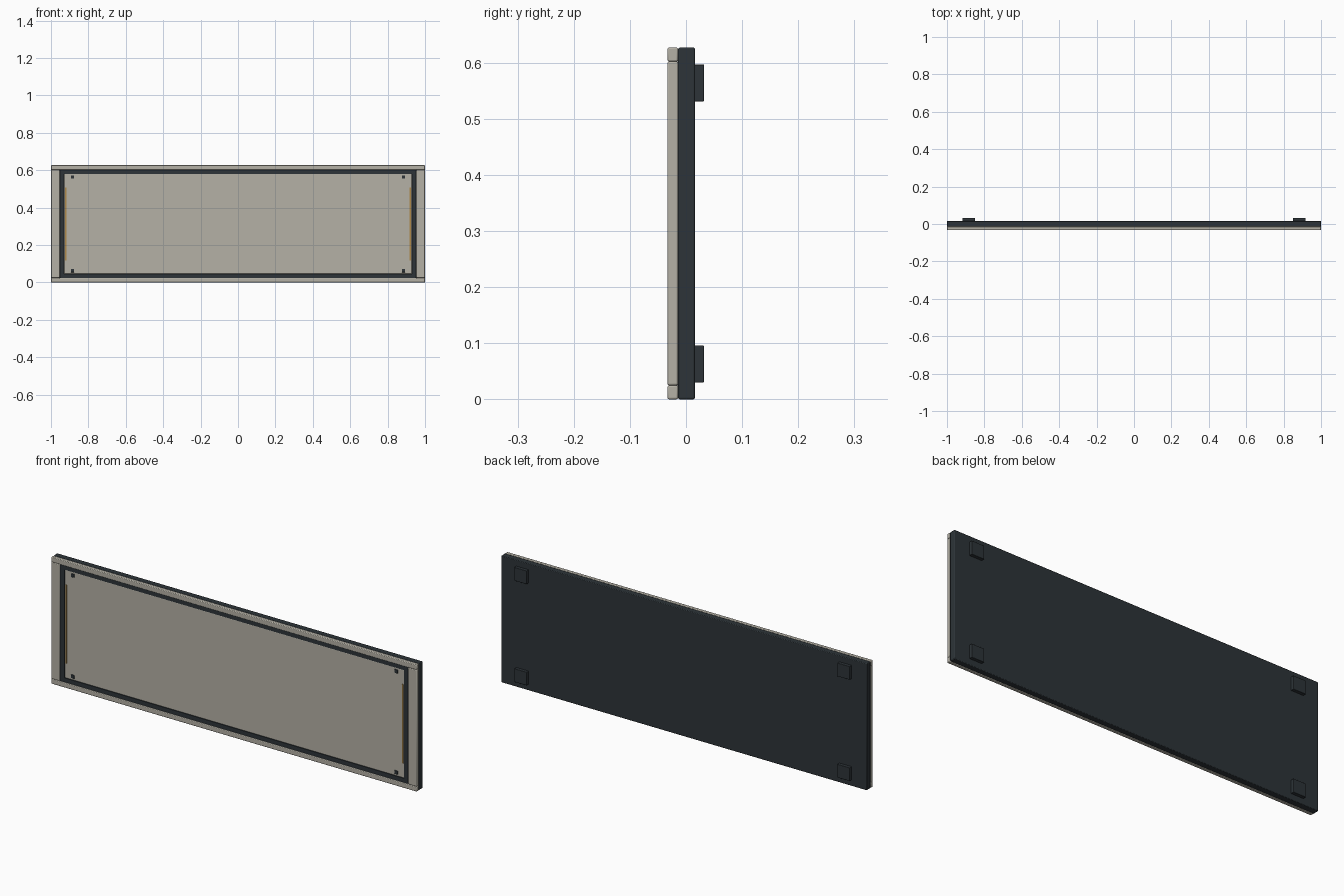
import bpy, bmesh
from mathutils import Vector

if "Cube" in bpy.data.objects:
    bpy.data.objects.remove(bpy.data.objects["Cube"])


def material(name, rgb):
    m = bpy.data.materials.new(name)
    m.diffuse_color = (*rgb, 1)
    m.use_nodes = True
    m.node_tree.nodes["Principled BSDF"].inputs["Base Color"].default_value = m.diffuse_color
    return m


STONE = material("warm_grey", (0.46, 0.44, 0.38))
DARK = material("charcoal", (0.026, 0.034, 0.04))
AMBER = material("amber", (0.42, 0.25, 0.07))


def box(name, x, y, z, mat, bevel=0.0):
    """Box from (min, max) ranges, with optional small edge bevel."""
    bm = bmesh.new()
    bmesh.ops.create_cube(bm, size=1)
    lo = Vector((x[0], y[0], z[0]))
    hi = Vector((x[1], y[1], z[1]))
    mid, size = (lo + hi) / 2, hi - lo
    bmesh.ops.scale(bm, vec=size, verts=bm.verts)
    me = bpy.data.meshes.new(name)
    bm.to_mesh(me)
    bm.free()
    ob = bpy.data.objects.new(name, me)
    ob.location = mid
    me.materials.append(mat)
    bpy.context.collection.objects.link(ob)
    if bevel:
        b = ob.modifiers.new("edge_bevel", 'BEVEL')
        b.width = bevel
        b.segments = 2
    return ob


def span(c, half):
    return (c - half, c + half)


H = 0.627           # overall height
MID = H / 2
FRONT, JOINT, BACK = -0.033, -0.014, 0.016

# Backing slab
box("back_slab", (-1, 1), (JOINT, BACK), (0, H), DARK, 0.003)

# Raised front panel
box("front_panel", (-0.93, 0.93), (JOINT, -0.027), (0.046, H - 0.046), STONE, 0.002)

for s, v in ((-1, "bottom"), (1, "top")):
    # Frame rails and dark seal around the panel
    box(v + "_rail", (-1, 1), (FRONT, JOINT), span(MID + s * (MID - 0.0125), 0.0125), STONE, 0.003)
    box(v + "_seal", (-0.953, 0.953), (-0.029, JOINT), span(MID + s * (MID - 0.0355), 0.0105), DARK)

for s, h in ((-1, "left"), (1, "right")):
    # Frame stiles, side seals and amber light strips
    box(h + "_stile", span(s * 0.9765, 0.0235), (FRONT, JOINT), (0.025, H - 0.025), STONE, 0.003)
    box(h + "_seal", span(s * 0.9415, 0.0115), (-0.029, JOINT), (0.046, H - 0.046), DARK)
    box(h + "_light_strip", span(s * 0.921, 0.003), (-0.0285, -0.025), span(MID, 0.195), AMBER)
    for t, v in ((-1, "bottom"), (1, "top")):
        # Corner fasteners and rear mounting pads
        box(f"{v}_{h}_fastener", span(s * 0.885, 0.009), (-0.030, -0.025),
            span(MID + t * 0.25, 0.009), DARK, 0.002)
        box(f"{v}_{h}_mount", span(s * 0.884, 0.034), (BACK - 0.002, 0.032),
            span(MID + t * 0.2505, 0.033), DARK, 0.0015)

# Keep bevels smooth with crisp flats
for ob in bpy.context.collection.objects:
    ob.select_set(True)
    bpy.context.view_layer.objects.active = ob
bpy.ops.object.shade_smooth_by_angle(angle=0.5)
